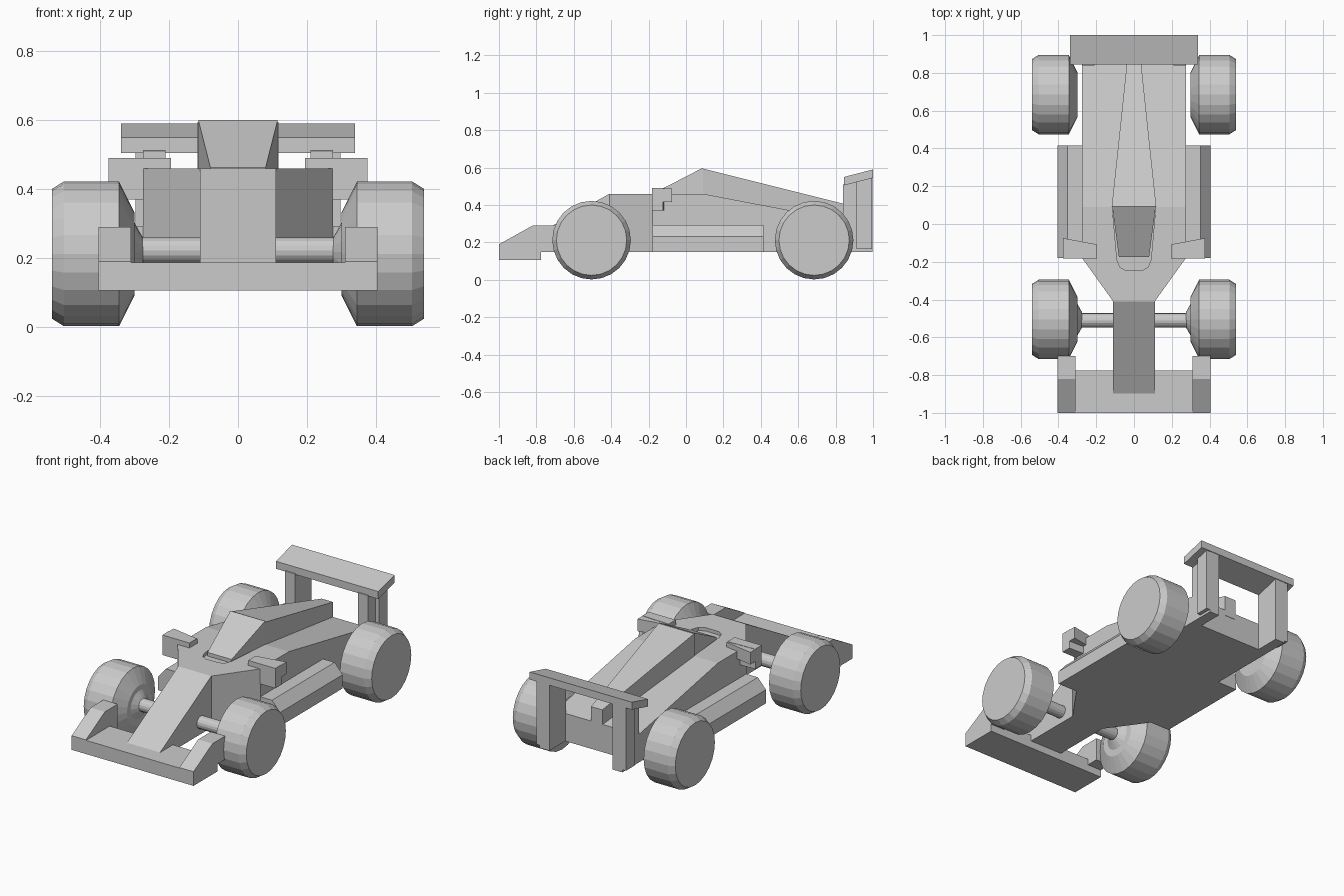
import bpy, bmesh, math
from mathutils import Matrix, Vector

if "Cube" in bpy.data.objects:
    bpy.data.objects.remove(bpy.data.objects["Cube"])


def finish(name, bm):
    bmesh.ops.remove_doubles(bm, verts=bm.verts, dist=1e-5)
    bmesh.ops.recalc_face_normals(bm, faces=bm.faces)
    me = bpy.data.meshes.new(name)
    bm.to_mesh(me)
    bm.free()
    ob = bpy.data.objects.new(name, me)
    bpy.context.collection.objects.link(ob)
    return ob


def loft(name, a, b):
    """Closed solid between two matching polygons of 3D points."""
    bm = bmesh.new()
    va = [bm.verts.new(p) for p in a]
    vb = [bm.verts.new(p) for p in b]
    bm.faces.new(va)
    bm.faces.new(vb)
    n = len(a)
    for i in range(n):
        j = (i + 1) % n
        bm.faces.new((va[i], va[j], vb[j], vb[i]))
    return finish(name, bm)


def side_prism(name, yz, x0, x1):
    return loft(name, [(x0, y, z) for y, z in yz], [(x1, y, z) for y, z in yz])


def plan_prism(name, xy, z0, z1):
    return loft(name, [(x, y, z0) for x, y in xy], [(x, y, z1) for x, y in xy])


def lathe_x(name, profile, y, z, side, seg=24):
    """Revolve (x, radius) pairs round an x-parallel axle and cap the ends."""
    bm = bmesh.new()
    rings = []
    for x, r in profile:
        rings.append([bm.verts.new((side * x, y + r * math.cos(t), z + r * math.sin(t)))
                      for t in (2 * math.pi * i / seg for i in range(seg))])
    bm.faces.new(rings[0])
    bm.faces.new(rings[-1])
    for p, q in zip(rings, rings[1:]):
        for i in range(seg):
            j = (i + 1) % seg
            bm.faces.new((p[i], p[j], q[j], q[i]))
    return finish(name, bm)


# Main body: flat deck that slopes down to the tail
plan = [(0.11, -0.41), (0.275, -0.18), (0.275, 0.09), (0.275, 0.845)]
plan += [(-x, y) for x, y in reversed(plan)]
deck = lambda y: 0.46 - max(0, y - 0.09) * 0.19
bm = bmesh.new()
lo = [bm.verts.new((x, y, 0.15)) for x, y in plan]
hi = [bm.verts.new((x, y, deck(y))) for x, y in plan]
for i in range(8):
    j = (i + 1) % 8
    bm.faces.new((lo[i], lo[j], hi[j], hi[i]))
bm.faces.new(lo)
bm.faces.new([hi[i] for i in (0, 1, 2, 5, 6, 7)])
bm.faces.new([hi[i] for i in (2, 3, 4, 5)])
body = finish("body", bm)

# Shallow cockpit recess
opening = [(0.045, -0.245), (0.075, -0.228), (0.09, -0.19), (0.115, 0.09)]
opening += [(-x, y) for x, y in reversed(opening)]
cutter = plan_prism("cockpit_cutter", opening, 0.44, 0.6)
cutter.hide_render = True
cutter.hide_viewport = True
cut = body.modifiers.new("cockpit", "BOOLEAN")
cut.operation = "DIFFERENCE"
cut.object = cutter
cut.solver = "EXACT"

# Nose and tapering engine cover
side_prism("nose", [(-0.9, 0.15), (-0.9, 0.185), (-0.41, 0.46), (-0.41, 0.15)], -0.11, 0.11)
loft("engine_cover",
     [(-0.118, 0.09, 0.43), (0.118, 0.09, 0.43), (0.118, 0.09, 0.595), (-0.118, 0.09, 0.595)],
     [(-0.038, 0.848, 0.28), (0.038, 0.848, 0.28), (0.038, 0.848, 0.405), (-0.038, 0.848, 0.405)])

# Wedge windscreen
left = [(-0.08, -0.175, 0.44), (-0.08, -0.175, 0.462), (-0.115, 0.092, 0.6), (-0.115, 0.092, 0.44)]
loft("windscreen", left, [(-x, y, z) for x, y, z in left])

# Front wing and rear wing
side_prism("front_wing", [(-1, 0.105), (-1, 0.187), (-0.775, 0.187), (-0.775, 0.105)], -0.405, 0.405)
side_prism("rear_wing", [(0.845, 0.505), (0.845, 0.55), (1, 0.59), (1, 0.545)], -0.34, 0.34)

# Front axle
lathe_x("front_axle", [(-0.32, 0.038), (0.32, 0.038)], -0.51, 0.222, 1, 16)

# Mirrored parts
wheel = [(0.30, 0.12), (0.345, 0.21), (0.505, 0.21), (0.54, 0.188)]
for s, tag in ((1, "right"), (-1, "left")):
    lathe_x("front_wheel_" + tag, wheel, -0.505, 0.212, s)
    lathe_x("rear_wheel_" + tag, wheel, 0.685, 0.212, s)
    lathe_x("front_hub_" + tag, [(0.275, 0.04), (0.303, 0.09)], -0.507, 0.217, s, 16)
    side_prism("front_endplate_" + tag,
               [(-1, 0.15), (-1, 0.19), (-0.82, 0.29), (-0.7, 0.29), (-0.7, 0.15)], s * 0.31, s * 0.405)
    side_prism("rear_post_" + tag,
               [(0.84, 0.15), (0.84, 0.51), (0.997, 0.55), (0.997, 0.15)], s * 0.21, s * 0.275)
    side_prism("rear_post_plate_" + tag,
               [(0.912, 0.165), (0.912, 0.53), (0.995, 0.545), (0.995, 0.165)], s * 0.275, s * 0.298)
    pod = [(0.26, 0.15), (0.405, 0.15), (0.405, 0.232), (0.352, 0.292), (0.26, 0.292)]
    loft("side_pod_" + tag, [(s * x, -0.18, z) for x, z in pod], [(s * x, 0.415, z) for x, z in pod])
    plan_prism("mirror_housing_" + tag,
               [(s * 0.195, -0.182), (s * 0.375, -0.182), (s * 0.375, -0.122), (s * 0.195, -0.115)], 0.37, 0.49)
    plan_prism("mirror_glass_" + tag,
               [(s * 0.195, -0.115), (s * 0.375, -0.122), (s * 0.375, -0.075), (s * 0.195, -0.108)], 0.415, 0.488)
